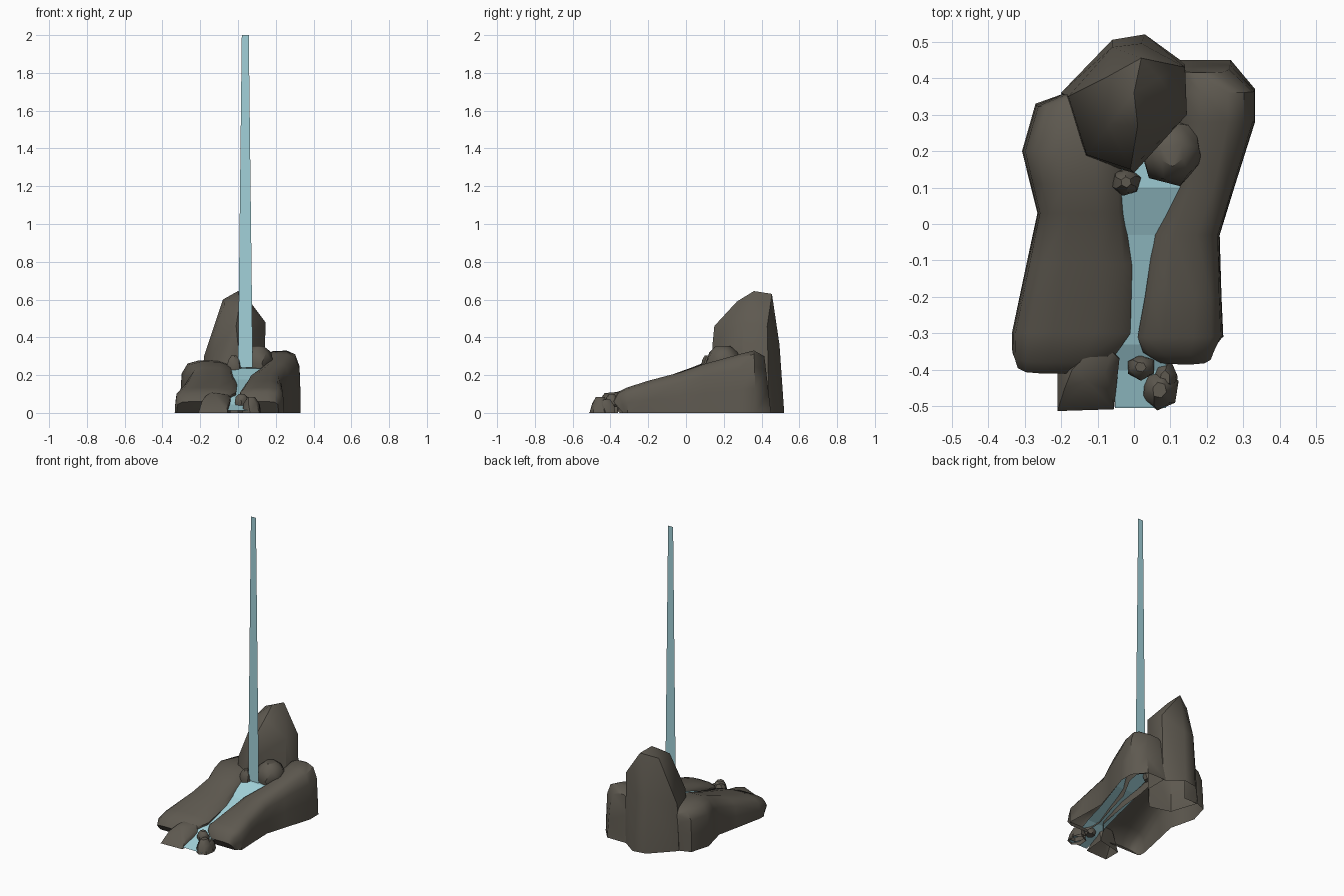
import bpy
import bmesh
import math
import random
from mathutils import Vector

random.seed(4)
cube = bpy.data.objects.get("Cube")
if cube:
    bpy.data.objects.remove(cube)


def material(name, rgb):
    mat = bpy.data.materials.new(name)
    mat.use_nodes = True
    mat.diffuse_color = (*rgb, 1)
    mat.node_tree.nodes["Principled BSDF"].inputs["Base Color"].default_value = (*rgb, 1)
    return mat


ROCK = material("dark rock", (0.112, 0.1, 0.08))
WATER = material("pale water", (0.36, 0.64, 0.70))


def finish(name, bm, mat, smooth_angle=0):
    bmesh.ops.recalc_face_normals(bm, faces=bm.faces)
    # rocks resting on the ground are open underneath
    floor = [f for f in bm.faces if mat == ROCK and all(v.co.z < 0.001 for v in f.verts)]
    bmesh.ops.delete(bm, geom=floor, context='FACES')
    mesh = bpy.data.meshes.new(name)
    bm.to_mesh(mesh)
    bm.free()
    mesh.materials.append(mat)
    obj = bpy.data.objects.new(name, mesh)
    bpy.context.collection.objects.link(obj)
    if smooth_angle:
        bpy.ops.object.select_all(action='DESELECT')
        obj.select_set(True)
        bpy.context.view_layer.objects.active = obj
        bpy.ops.object.shade_smooth_by_angle(angle=math.radians(smooth_angle))


# Bank cross-section from the outer foot to the lip just under the water: (across, height)
PROFILE = [(0, 0), (0.01, 0.4), (0.03, 0.75), (0.14, 0.94), (0.35, 1),
           (0.7, 0.99), (0.92, 0.92), (1, 0.8), (0.99, 0.6)]


def bank(name, sections):
    """Loft sections of (y, foot shift, outer x, inner x, height)."""
    bm = bmesh.new()
    rings = []
    for y, shift, outer, inner, height in sections:
        rings.append([bm.verts.new((outer + (inner - outer) * u, y + shift * (1 - h), height * h))
                      for u, h in PROFILE])
    for a, b in zip(rings, rings[1:]):
        for i in range(len(PROFILE) - 1):
            bm.faces.new((a[i], a[i + 1], b[i + 1], b[i]))
    # close both ends down to the ground
    for ring in (rings[0], rings[-1]):
        corner = bm.verts.new((ring[-1].co.x, ring[0].co.y, 0))
        bm.faces.new(ring + [corner])
    finish(name, bm, ROCK, 45)


bank("left_bank", [
    (-0.385, 0.05, 0.215, 0.06, 0.06), (-0.36, 0.04, 0.225, 0.025, 0.11),
    (-0.31, 0, 0.245, 0.01, 0.135),
    (-0.2, 0, 0.24, 0.03, 0.17), (-0.03, 0, 0.235, 0.055, 0.215),
    (0.1, 0, 0.275, 0.115, 0.26), (0.28, 0, 0.332, 0.12, 0.31),
    (0.36, 0.01, 0.332, 0.12, 0.33), (0.415, 0.035, 0.265, 0.12, 0.3)])
bank("right_bank", [
    (-0.41, 0.06, -0.325, -0.12, 0.06), (-0.38, 0.04, -0.335, -0.06, 0.105),
    (-0.3, 0, -0.335, -0.01, 0.135),
    (-0.11, 0, -0.295, -0.005, 0.19), (0.03, 0, -0.265, -0.022, 0.24),
    (0.11, 0, -0.285, -0.022, 0.272),
    (0.2, 0, -0.307, -0.02, 0.278), (0.32, 0.01, -0.27, -0.03, 0.27),
    (0.355, 0, -0.2, -0.1, 0.25)])


def hull(name, points):
    bm = bmesh.new()
    for p in points:
        bm.verts.new(p)
    res = bmesh.ops.convex_hull(bm, input=bm.verts)
    loose = [v for v in res["geom_interior"] if isinstance(v, bmesh.types.BMVert)]
    bmesh.ops.delete(bm, geom=loose, context='VERTS')
    bmesh.ops.dissolve_limit(bm, angle_limit=0.02, verts=bm.verts, edges=bm.edges)
    finish(name, bm, ROCK, 38)


# Tall standing boulder at the back
foot = [(-0.2, 0.36), (-0.06, 0.505), (0.03, 0.52), (0.14, 0.44),
        (0.14, 0.3), (0, 0.14), (-0.14, 0.18)]
hull("tall_boulder", [(x, y, 0) for x, y in foot] + [
    (-0.18, 0.35, 0.3), (-0.13, 0.19, 0.33), (0, 0.14, 0.36), (-0.01, 0.15, 0.46),
    (0.02, 0.495, 0.36), (-0.06, 0.485, 0.36),
    (0.145, 0.3, 0.48), (0.14, 0.43, 0.46), (-0.07, 0.27, 0.58), (0.01, 0.27, 0.59),
    (-0.08, 0.4, 0.6), (0, 0.36, 0.645), (0.02, 0.455, 0.63), (0.07, 0.4, 0.58)])


def stone(name, lo, hi):
    """Faceted stone filling a box; stones on the ground taper up from a wide foot."""
    lo, hi = Vector(lo), Vector(hi)
    mid, half = (lo + hi) / 2, (hi - lo) / 2
    points = []
    rows = ((-1, 1.05), (0.2, 0.85), (1, 0.4)) if lo.z == 0 else \
        ((-1, 0.8), (-0.2, 1.08), (0.55, 0.85), (1, 0.4))
    for height, width in rows:
        turn = random.uniform(0, 1)
        for k in range(6):
            a = turn + k * math.tau / 6
            r = width * random.uniform(0.95, 1.1)
            points.append((mid.x + half.x * r * math.cos(a),
                           mid.y + half.y * r * math.sin(a), mid.z + half.z * height))
    hull(name, points)


stone("upper_stone", (0.02, 0.105, 0.2), (0.185, 0.285, 0.355))
stone("upper_pebble", (-0.058, 0.08, 0.2), (0.015, 0.15, 0.305))
stone("lower_pebble", (-0.02, -0.425, 0.03), (0.055, -0.36, 0.1))
stone("lower_left_stone", (0.02, -0.51, 0), (0.12, -0.4, 0.085))
stone("lower_left_pebble", (0.05, -0.475, 0), (0.12, -0.37, 0.07))

# Flat-fronted stone at the mouth of the stream
hull("lower_right_stone", [
    (-0.21, -0.513, 0), (-0.055, -0.508, 0), (-0.21, -0.4, 0), (-0.04, -0.36, 0),
    (-0.19, -0.45, 0.065), (-0.17, -0.4, 0.09), (-0.13, -0.43, 0.105), (-0.08, -0.41, 0.1),
    (-0.06, -0.35, 0.1), (-0.04, -0.37, 0.085), (-0.14, -0.37, 0.11), (-0.06, -0.46, 0.05)])


def ribbon(name, rows):
    """Flat strip through rows of (left x, right x, y, z)."""
    bm = bmesh.new()
    pairs = [(bm.verts.new((a, y, z)), bm.verts.new((b, y, z))) for a, b, y, z in rows]
    for p, q in zip(pairs, pairs[1:]):
        bm.faces.new((p[0], p[1], q[1], q[0]))
    finish(name, bm, WATER)


# Stream running down between the banks, and the falling column that feeds it
ribbon("stream", [
    (-0.052, 0.088, -0.505, 0.012), (-0.052, 0.088, -0.4, 0.045), (-0.055, 0.085, -0.33, 0.085),
    (-0.055, 0.09, -0.2, 0.125), (-0.06, 0.11, -0.03, 0.178), (-0.05, 0.13, 0.1, 0.235),
    (-0.03, 0.13, 0.18, 0.242)])
ribbon("waterfall", [(0, 0.078, 0.107, 0.24), (0.02, 0.057, 0.107, 2)])
